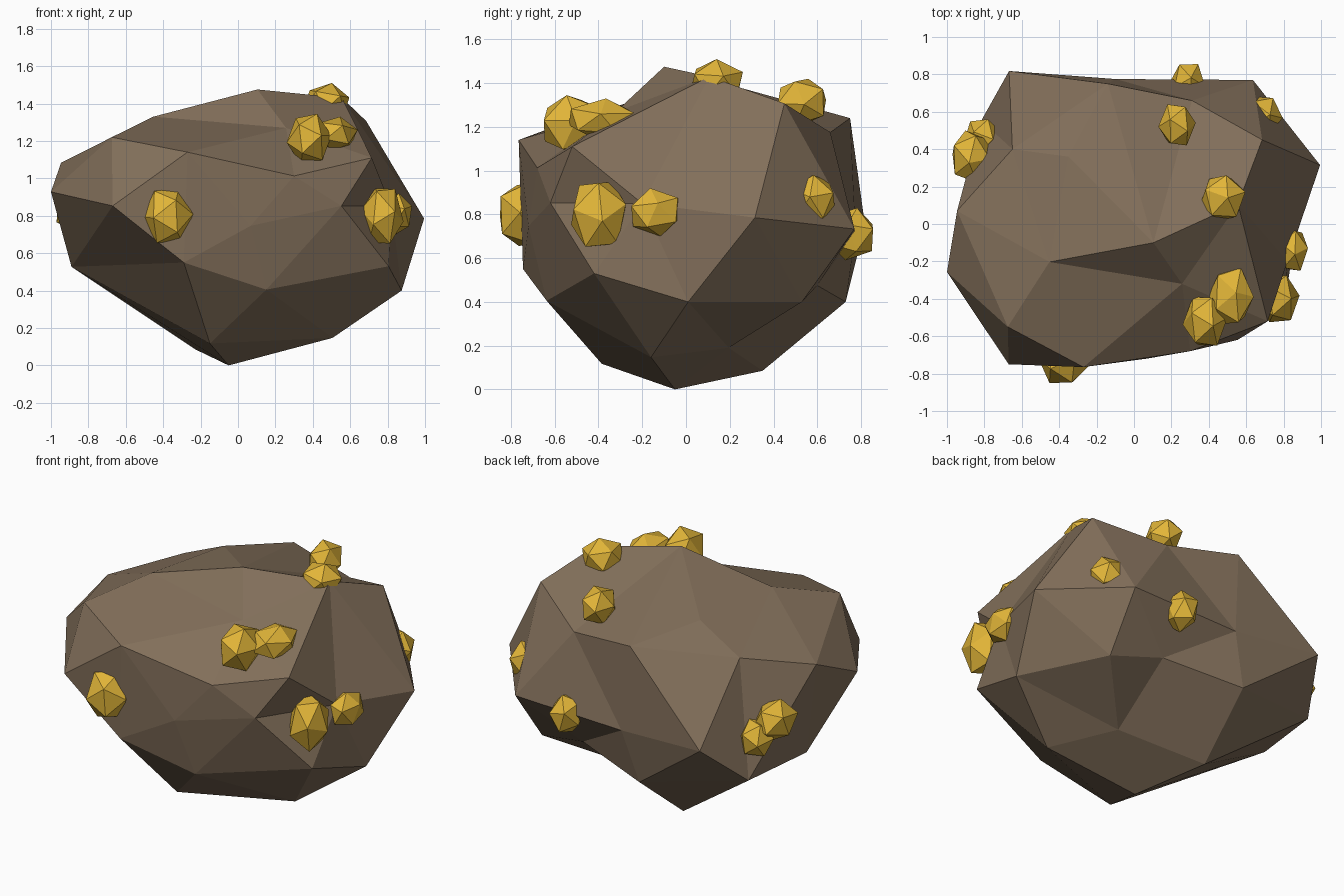
import bpy, bmesh, random
from mathutils import Vector, Euler

random.seed(4)


def material(name, rgb):
    m = bpy.data.materials.new(name)
    m.diffuse_color = (*rgb, 1)
    return m


def finish(bm, name, mat):
    bmesh.ops.recalc_face_normals(bm, faces=bm.faces)
    me = bpy.data.meshes.new(name)
    bm.to_mesh(me)
    bm.free()
    me.materials.append(mat)
    ob = bpy.data.objects.new(name, me)
    bpy.context.collection.objects.link(ob)
    return ob


stone = material("brown stone", (0.222, 0.158, 0.102))
gold = material("gold ore", (0.76, 0.465, 0.04))

# Boulder: corner points, joined as a closed faceted skin around the centre
corners = [
    (-.05, -.05, 0), (.505, -.16, .147), (.875, .01, .40), (.995, .315, .785),
    (.805, -.42, .53), (.553, -.62, .853), (.715, -.52, 1.11), (.30, -.68, 1.013),
    (-.27, -.765, 1.14), (-.675, -.55, 1.22), (-.67, -.75, .853), (-.29, -.745, .55),
    (.152, -.637, .405), (.067, -.72, .746), (-1, -.257, .928), (-.946, .07, 1.083),
    (-.89, .086, .527), (-.15, -.385, .117), (-.227, .35, .085), (-.452, -.203, 1.33),
    (.104, -.10, 1.475), (.556, .107, 1.43), (.685, .45, 1.307), (.636, .77, .733),
    (-.668, .818, .753), (.31, .66, 1.175), (-.14, .75, 1.24), (-.65, .40, 1.17),
    (.257, -.32, 1.27), (-.19, .73, .40), (.62, .53, .40), (.28, .195, .19),
    (-.817, .552, .51), (-.098, .775, .715), (.29, .60, .475), (.82, -.20, .85),
    (-.35, .36, 1.31),
]
centre = Vector((0, 0, .75))
bm = bmesh.new()
verts = [bm.verts.new((Vector(c) - centre).normalized()) for c in corners]
bmesh.ops.convex_hull(bm, input=verts)
for v, c in zip(verts, corners):
    v.co = c
# Turn the creases that run the other way across their four-sided facet
for a, b in ((20, 8), (14, 19)):
    e = bm.edges.get((verts[a], verts[b]))
    if e:
        bmesh.ops.rotate_edges(bm, edges=[e], use_ccw=False)
finish(bm, "boulder", stone)

# Gold nuggets: (centre), (half sizes)
nuggets = [
    ((-.375, -.74, .80), (.135, .11, .145)),
    ((.38, -.52, 1.21), (.12, .13, .135)),
    ((.52, -.385, 1.235), (.12, .15, .095)),
    ((.77, -.40, .80), (.115, .125, .148)),
    ((.85, -.14, .81), (.08, .11, .11)),
    ((.475, .14, 1.405), (.12, .12, .105)),
    ((.23, .53, 1.315), (.10, .11, .105)),
    ((.685, .58, .87), (.11, .10, .11)),
    ((.29, .755, .71), (.09, .10, .12)),
    ((-.87, .36, .83), (.10, .14, .12)),
    ((-.81, .46, .74), (.10, .10, .10)),
]
for i, (pos, half) in enumerate(nuggets):
    bm = bmesh.new()
    bmesh.ops.create_icosphere(bm, subdivisions=1, radius=1)
    turn = Euler([random.uniform(0, 6.28) for _ in range(3)]).to_matrix()
    for v in bm.verts:
        v.co = turn @ v.co
    for a in range(3):
        reach = max(v.co[a] for v in bm.verts)
        for v in bm.verts:
            v.co[a] = pos[a] + v.co[a] * half[a] / reach
    finish(bm, f"gold_nugget_{i + 1}", gold)
